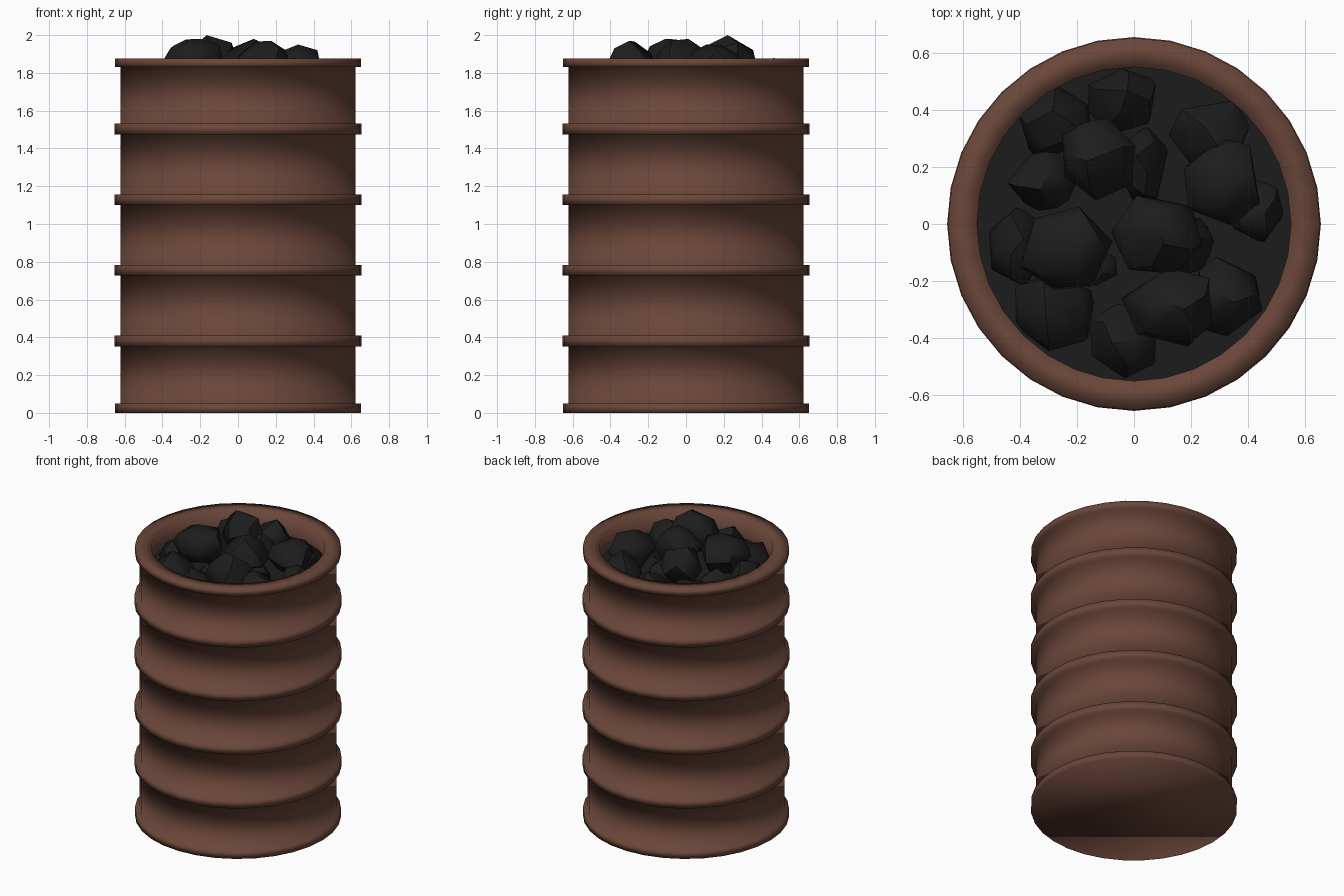
import bpy, bmesh, math, random
from mathutils import Vector

if "Cube" in bpy.data.objects:
    bpy.data.objects.remove(bpy.data.objects["Cube"])

random.seed(11)
SEG = 32


def material(name, color):
    m = bpy.data.materials.new(name)
    m.diffuse_color = (*color, 1)
    m.use_nodes = True
    m.node_tree.nodes["Principled BSDF"].inputs["Base Color"].default_value = m.diffuse_color
    return m


RUST = material("rusty_brown", (0.145, 0.062, 0.042))
COAL = material("coal_black", (0.012, 0.012, 0.012))


def finish(name, bm, mat, angle):
    bmesh.ops.recalc_face_normals(bm, faces=bm.faces)
    me = bpy.data.meshes.new(name)
    bm.to_mesh(me)
    bm.free()
    ob = bpy.data.objects.new(name, me)
    bpy.context.collection.objects.link(ob)
    me.materials.append(mat)
    bpy.ops.object.select_all(action='DESELECT')
    ob.select_set(True)
    bpy.context.view_layer.objects.active = ob
    bpy.ops.object.shade_smooth_by_angle(angle=math.radians(angle))
    return ob


# Barrel: one lathed profile with hoops, flat rim and inner wall
R, HOOP, RIM, INNER, TOP, BED = 0.622, 0.655, 0.652, 0.55, 1.875, 1.74
profile = [(RIM, 0), (RIM, 0.05), (R, 0.05)]
for z in (0.352, 0.727, 1.1, 1.475):
    profile += [(R, z), (HOOP, z), (HOOP, z + 0.057), (R, z + 0.057)]
profile += [(R, TOP - 0.045), (RIM, TOP - 0.045), (RIM, TOP),
            (INNER, TOP), (INNER, BED)]
bm = bmesh.new()
loops = [[bm.verts.new((r * math.cos(2 * math.pi * i / SEG),
                        r * math.sin(2 * math.pi * i / SEG), z))
          for i in range(SEG)] for r, z in profile]
for a, b in zip(loops, loops[1:]):
    for i in range(SEG):
        j = (i + 1) % SEG
        bm.faces.new((a[i], a[j], b[j], b[i]))
bm.faces.new(loops[0][::-1])
bed_edge = bm.faces.new(loops[-1])
bmesh.ops.recalc_face_normals(bm, faces=bm.faces)
bmesh.ops.delete(bm, geom=[bed_edge], context='FACES_ONLY')
barrel = finish("barrel", bm, RUST, 100)

# Coal bed closing the inside of the barrel
bm = bmesh.new()
bmesh.ops.create_circle(bm, cap_ends=True, segments=SEG, radius=INNER)
bed = finish("coal_bed", bm, COAL, 30)
bed.location.z = BED

# Coal lumps: convex hulls of jittered points (x, y, half x, half y, top z)
lumps = [
    (-0.27, 0.36, 0.14, 0.13, 1.87), (-0.04, 0.43, 0.13, 0.12, 1.88),
    (-0.13, 0.24, 0.14, 0.14, 2.00), (0.03, 0.21, 0.09, 0.13, 1.88),
    (-0.31, 0.15, 0.13, 0.11, 1.86), (0.27, 0.31, 0.13, 0.13, 1.88),
    (0.31, 0.15, 0.15, 0.15, 1.95), (0.43, 0.05, 0.10, 0.11, 1.84),
    (-0.24, -0.08, 0.16, 0.15, 1.98), (0.09, -0.03, 0.16, 0.14, 1.98),
    (-0.41, -0.08, 0.10, 0.14, 1.86), (0.13, -0.29, 0.16, 0.14, 1.97),
    (-0.28, -0.31, 0.15, 0.14, 1.87), (-0.04, -0.41, 0.13, 0.12, 1.87),
    (0.32, -0.26, 0.12, 0.14, 1.88), (-0.12, -0.15, 0.09, 0.09, 1.80),
    (0.19, -0.08, 0.10, 0.11, 1.84),
]
for n, (x, y, hx, hy, top) in enumerate(lumps):
    bm = bmesh.new()
    spin = random.uniform(0, math.tau)
    pts = []
    for count, radius, height in ((5, 0.6, -0.9), (6, 1.05, -0.15), (5, 0.8, 0.6), (2, 0.3, 1.0)):
        spin += 0.5
        for k in range(count):
            a = spin + math.tau * k / count + random.uniform(-0.25, 0.25)
            r = radius * random.uniform(0.9, 1.1)
            pts.append(Vector((r * math.cos(a), r * math.sin(a),
                               height + random.uniform(-0.18, 0.18))))
    peak = max(p.z for p in pts)
    hz = 0.12
    for p in pts:
        bm.verts.new((x + p.x * hx, y + p.y * hy, top + (p.z - peak) * hz))
    hull = bmesh.ops.convex_hull(bm, input=bm.verts)
    loose = [v for v in bm.verts if not v.link_faces]
    bmesh.ops.delete(bm, geom=loose, context='VERTS')
    finish(f"coal_lump_{n + 1}", bm, COAL, 40)
